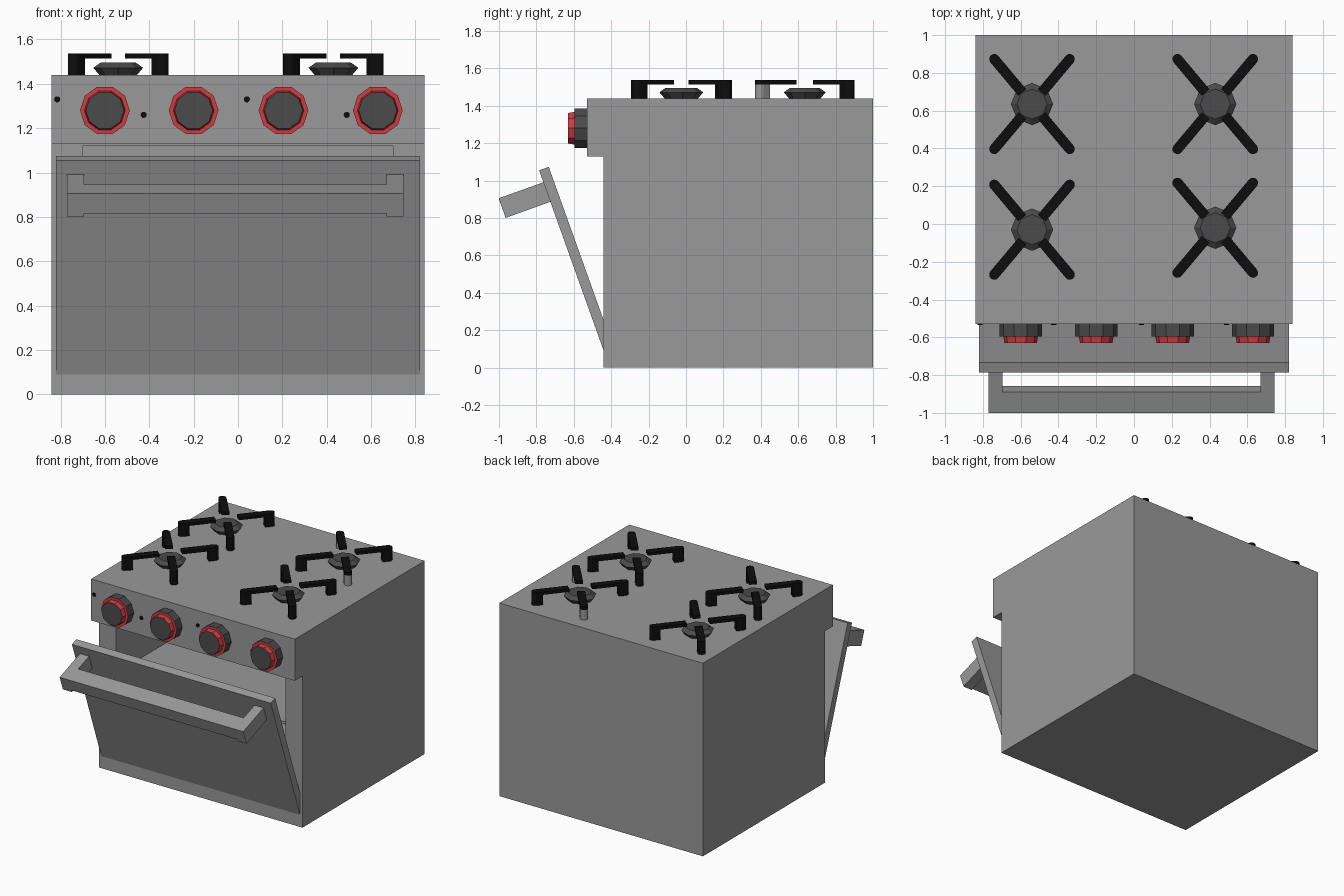
import bpy, bmesh, math
from mathutils import Matrix, Vector

if "Cube" in bpy.data.objects:
    bpy.data.objects.remove(bpy.data.objects["Cube"])


def material(name, rgb):
    m = bpy.data.materials.new(name)
    m.diffuse_color = (*rgb, 1)
    m.use_nodes = True
    m.node_tree.nodes["Principled BSDF"].inputs["Base Color"].default_value = m.diffuse_color
    return m


STEEL = material("steel grey", (0.32, 0.32, 0.32))
DARK = material("dark grey", (0.07, 0.07, 0.07))
RED = material("red", (0.62, 0.045, 0.055))
BLACK = material("black", (0.004, 0.004, 0.004))


def finish(name, bm, mats, matrix=Matrix()):
    bmesh.ops.recalc_face_normals(bm, faces=bm.faces[:])
    bm.transform(matrix)
    me = bpy.data.meshes.new(name)
    bm.to_mesh(me)
    bm.free()
    for m in mats:
        me.materials.append(m)
    ob = bpy.data.objects.new(name, me)
    bpy.context.collection.objects.link(ob)
    return ob


def box(name, lo, hi, mat, matrix=Matrix()):
    bm = bmesh.new()
    bmesh.ops.create_cube(bm, size=1)
    for v in bm.verts:
        v.co = Vector([(lo[i] + hi[i]) / 2 + v.co[i] * (hi[i] - lo[i]) for i in range(3)])
    return finish(name, bm, [mat], matrix)


def prism(name, outline, depth, mat, matrix=Matrix()):
    """Extrude a flat (x, y) outline along local z."""
    bm = bmesh.new()
    face = bm.faces.new([bm.verts.new((x, y, 0)) for x, y in outline])
    new = bmesh.ops.extrude_face_region(bm, geom=[face])["geom"]
    bmesh.ops.translate(bm, vec=(0, 0, depth),
                        verts=[g for g in new if isinstance(g, bmesh.types.BMVert)])
    return finish(name, bm, [mat], matrix)


def lathe(name, rings, sides, mats, bands, matrix):
    """Stack (radius, height) rings; bands gives the material index per band."""
    bm = bmesh.new()
    loops = [[bm.verts.new((r * math.cos(2 * math.pi * i / sides),
                            r * math.sin(2 * math.pi * i / sides), h))
              for i in range(sides)] for r, h in rings]
    for a, b, k in zip(loops, loops[1:], bands):
        for i in range(sides):
            j = (i + 1) % sides
            bm.faces.new((a[i], a[j], b[j], b[i])).material_index = k
    bm.faces.new(loops[0])
    bm.faces.new(loops[-1])
    return finish(name, bm, mats, matrix)


# Body: side profile with the overhanging control panel, extruded across x
profile = [(-0.44, 0), (1, 0), (1, 1.44), (-0.53, 1.44), (-0.53, 1.13), (-0.44, 1.13)]
to_x = Matrix(((0, 0, 1, -0.84), (1, 0, 0, 0), (0, 1, 0, 0), (0, 0, 0, 1)))
body = prism("body", profile, 1.68, STEEL, to_x)

# Oven cavity cut into the front, with a shelf
cutter = box("cavity_cutter", (-0.70, -0.6, 0.2), (0.70, 0.88, 1.12), STEEL)
cutter.hide_render = True
mod = body.modifiers.new("cavity", "BOOLEAN")
mod.operation = "DIFFERENCE"
mod.solver = "EXACT"
mod.object = cutter
bpy.context.view_layer.objects.active = body
bpy.ops.object.modifier_apply(modifier=mod.name)
bpy.data.objects.remove(cutter)
box("oven_shelf", (-0.70, -0.42, 0.72), (0.70, 0.88, 0.74), STEEL)

# Door, hanging open, and its handle
tilt = Matrix.Translation((0, -0.44, 0.09)) @ Matrix.Rotation(math.radians(19.7), 4, "X")
box("door", (-0.82, 0, 0), (0.82, 0.055, 1.025), STEEL, tilt)
box("handle_arm_left", (-0.77, -0.254, 0.846), (-0.695, 0, 0.957), STEEL, tilt)
box("handle_arm_right", (0.67, -0.254, 0.846), (0.745, 0, 0.957), STEEL, tilt)
box("handle_bar", (-0.695, -0.254, 0.862), (0.67, -0.136, 0.957), STEEL, tilt)

# Knobs and indicator dots on the control panel
forward = Matrix.Rotation(math.pi / 2, 4, "X")
for x in (-0.60, -0.20, 0.205, 0.63):
    lathe("knob", [(0.112, 0), (0.112, 0.065), (0.092, 0.065), (0.086, 0.10)], 10,
          [DARK, RED], (0, 1, 1), Matrix.Translation((x, -0.53, 1.28)) @ forward)
for x, z in ((-0.815, 1.33), (-0.425, 1.26), (0.04, 1.33), (0.49, 1.26)):
    lathe("indicator_dot", [(0.014, 0), (0.014, 0.006)], 10, [BLACK], (0,),
          Matrix.Translation((x, -0.53, z)) @ forward)


def bar_outline(start, end, half=0.027):
    """Straight bar along x with a rounded outer end."""
    tip = [(end - half + half * math.cos(a), half * math.sin(a))
           for a in (math.radians(d) for d in range(-90, 91, 30))]
    return [(start, -half)] + tip + [(start, half)]


# Burners, each with four grate arms standing on legs
for bx, by in ((-0.54, 0.635), (0.43, 0.635), (-0.54, -0.03), (0.43, -0.02)):
    lathe("burner", [(0.085, 0), (0.112, 0.032), (0.08, 0.055)], 8, [DARK], (0, 0),
          Matrix.Translation((bx, by, 1.44)))
    for deg in (50, 130, 230, 310):
        turn = Matrix.Translation((bx, by, 0)) @ Matrix.Rotation(math.radians(deg), 4, "Z")
        prism("grate_arm", bar_outline(0.08, 0.338), 0.022, BLACK,
              turn @ Matrix.Translation((0, 0, 1.515)))
        # One burner has plain steel legs on one diagonal
        plain = bx > 0 and by > 0.3 and deg in (130, 310)
        prism("grate_leg", bar_outline(0.265, 0.338), 0.075, STEEL if plain else BLACK,
              turn @ Matrix.Translation((0, 0, 1.44)))
